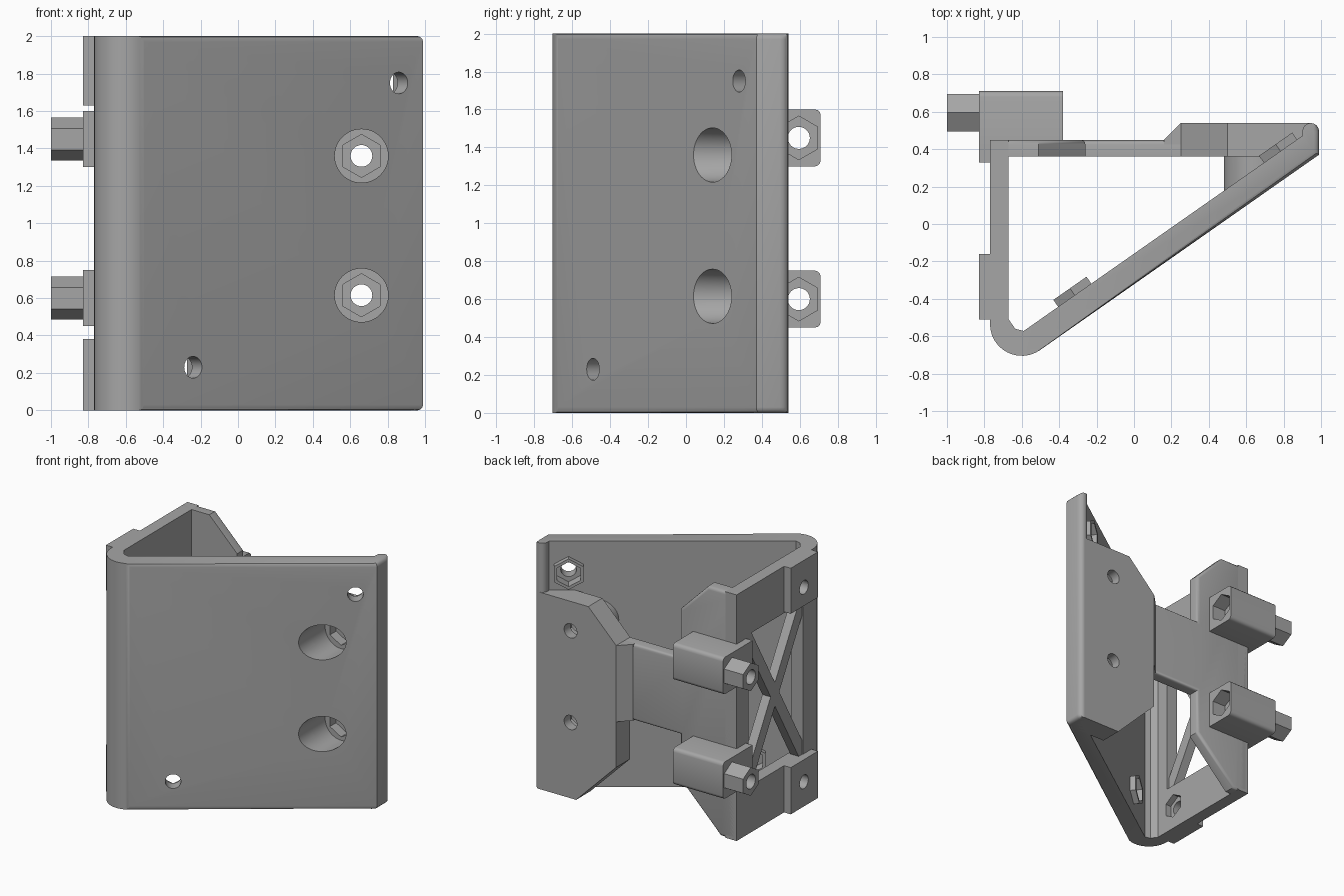
import bpy, bmesh
from math import sin, cos, pi, radians
from mathutils import Vector

if "Cube" in bpy.data.objects:
    bpy.data.objects.remove(bpy.data.objects["Cube"])

grey = bpy.data.materials.new("mid grey")
grey.use_nodes = True
grey.diffuse_color = (0.38, 0.38, 0.38, 1)
grey.node_tree.nodes["Principled BSDF"].inputs["Base Color"].default_value = grey.diffuse_color

Z = Vector((0, 0, 1))
SLOPE = radians(35)
ALONG = Vector((cos(SLOPE), sin(SLOPE), 0))
INWARD = Vector((-sin(SLOPE), cos(SLOPE), 0))
THICK = 0.134


def loft(name, start, end, edge_rule=None, width=0.03):
    """Solid between two matching rings, with chosen edges rounded."""
    bm = bmesh.new()
    a = [bm.verts.new(p) for p in start]
    b = [bm.verts.new(p) for p in end]
    bm.faces.new(a)
    bm.faces.new(b)
    for i in range(len(a)):
        j = (i + 1) % len(a)
        bm.faces.new((a[i], a[j], b[j], b[i]))
    bmesh.ops.recalc_face_normals(bm, faces=bm.faces)
    if edge_rule:
        edges = [e for e in bm.edges if edge_rule(e.verts[0].co, e.verts[1].co)]
        bmesh.ops.bevel(bm, geom=edges, offset=width, segments=3, profile=0.5, affect='EDGES')
    mesh = bpy.data.meshes.new(name)
    bm.to_mesh(mesh)
    bm.free()
    mesh.materials.append(grey)
    ob = bpy.data.objects.new(name, mesh)
    bpy.context.collection.objects.link(ob)
    return ob


def prism(name, pts, axis, lo, hi, edge_rule=None, width=0.03):
    place = {'x': lambda p, t: (t, p[0], p[1]),
             'y': lambda p, t: (p[0], t, p[1]),
             'z': lambda p, t: (p[0], p[1], t)}[axis]
    return loft(name, [place(p, lo) for p in pts], [place(p, hi) for p in pts], edge_rule, width)


def ring(center, direction, r, n):
    side = direction.cross(Z).normalized()
    return [center + r * (cos(2 * pi * k / n) * Z + sin(2 * pi * k / n) * side) for k in range(n)]


def rod(name, start, direction, length, r, n=32):
    start, direction = Vector(start), Vector(direction).normalized()
    return loft(name, ring(start, direction, r, n), ring(start + direction * length, direction, r, n))


def rect(u0, u1, v0, v1):
    return [(u0, v0), (u1, v0), (u1, v1), (u0, v1)]


cutters = []


def cut(*args, **kw):
    c = rod("cutter", *args, **kw)
    c.hide_render = True
    cutters.append(c)
    return c


def carve(ob, tools):
    bpy.context.view_layer.objects.active = ob
    for t in tools:
        m = ob.modifiers.new("cut", 'BOOLEAN')
        m.operation, m.solver, m.object = 'DIFFERENCE', 'EXACT', t
        bpy.ops.object.modifier_apply(modifier=m.name)


# Sloped plate and side wall share one bent profile
cx, cy, R = -0.6, -0.535, 0.17
profile = [(cx + R * cos(t), cy + R * sin(t)) for t in (pi + radians(125) * k / 12 for k in range(13))]
base = Vector((profile[-1][0], profile[-1][1], 0))


def plate_y(x, depth):
    p = base + INWARD * depth
    return p.y + (x - p.x) * sin(SLOPE) / cos(SLOPE)


profile += [(0.99, plate_y(0.99, 0))]
profile += [(0.945 + 0.045 * cos(pi * k / 8), 0.495 + 0.045 * sin(pi * k / 8)) for k in range(9)]
profile += [(0.9, plate_y(0.9, THICK)), (-0.59, plate_y(-0.59, THICK)), (-0.635, -0.56),
            (-0.67, -0.51), (-0.67, 0.45), (-0.77, 0.45)]


def plate_rims(p, q):
    front = all(v.x > -0.51 or v.y > -0.4 for v in (p, q))
    return abs(p.z - q.z) < 1e-4 and front and min(p.x, q.x) > -0.6 and max(p.x, q.x) > 0.985


shell = prism("sloped_plate_and_side_wall", profile, 'z', 0, 2, plate_rims)

# Rear wall: corner flange with chamfers, joined to a narrower band
rear_wall = prism("rear_wall", [(-0.77, 0), (-0.62, 0), (-0.26, 0.36), (-0.26, 0.73), (0.27, 0.73),
                                (0.27, 1.35), (-0.26, 1.35), (-0.26, 1.75), (-0.51, 2), (-0.77, 2)],
                  'y', 0.36, 0.45,
                  lambda p, q: p.y > 0.44 and q.y > 0.44 and max(p.x, q.x) < 0.28, 0.025)
prism("band_step", [(0.16, 0.36), (0.27, 0.36), (0.27, 0.54), (0.25, 0.54), (0.16, 0.45)], 'z', 0.73, 1.35)
mount = prism("thick_mount", [(0.25, 0.36), (0.61, 0), (0.95, 0), (0.95, 1.6), (0.5, 1.6), (0.25, 1.35)],
              'y', 0.36, 0.54)

# Bored sleeves between the mount and the sloped plate
sleeves = []
bores = []
for z in (0.615, 1.36):
    back = ring(Vector((0.66, 0.37, z)), Vector((0, 1, 0)), 0.18, 48)
    front = [(p.x, plate_y(p.x, 0.06), p.z) for p in back]
    back = [(p.x, max(p.y, plate_y(p.x, 0.07)), p.z) for p in back]
    sleeves.append(loft("bore_sleeve", front, back))
    bores.append(cut((0.66, -0.3, z), (0, 1, 0), 0.68, 0.143, n=48))
    bores.append(cut((0.66, 0.37, z), (0, 1, 0), 0.09, 0.115, n=6))
    bores.append(cut((0.66, 0.37, z), (0, 1, 0), 0.4, 0.058))
carve(mount, bores)
for s in sleeves:
    carve(s, bores[::3])

# Side window
window = prism("cutter", rect(-0.4, 0.3, 0.38, 1.62), 'x', -1, -0.6)
window.hide_render = True
cutters.append(window)
shell_cuts = [window] + bores[::3]

# Raised nut holders inside the sloped plate
for x, z in ((0.86, 1.75), (-0.24, 0.23)):
    outer = Vector((x, plate_y(x, 0), z))
    holder = rod("plate_nut_holder", outer + INWARD * (THICK - 0.01), INWARD, 0.055, 0.125, n=6)
    tools = [cut(outer + INWARD * (THICK - 0.04), INWARD, 0.2, 0.1, n=6),
             cut(outer - INWARD * 0.1, INWARD, 0.4, 0.058)]
    carve(holder, tools)
    shell_cuts += tools

# Pads on the outside of the side wall
for lo, hi, z in ((0, 0.38, 0.2), (1.63, 2, 1.78)):
    pad = prism("side_pad", rect(-0.51, -0.16, lo, hi), 'x', -0.83, -0.765)
    hole = cut((-1, -0.33, z), (1, 0, 0), 0.5, 0.055)
    pocket = cut((-0.72, -0.33, z), (1, 0, 0), 0.2, 0.1, n=6)
    carve(pad, [hole])
    shell_cuts += [hole, pocket]
carve(shell, shell_cuts)

# Crossed braces in the window
W = 0.055
for s in (1, -1):
    y0, y1 = -0.05 - 0.37 * s, -0.05 + 0.37 * s
    prism("cross_brace", [(y0 - W, 0.36), (y0 + W, 0.36), (y1 + W, 1.64), (y1 - W, 1.64)], 'x', -0.765, -0.69)

# Rear clamp blocks with hexagonal ends
for z in (0.6, 1.45):
    def outer_edges(p, q):
        return p.y > 0.7 and q.y > 0.7 and abs(p.z - q.z) < 1e-4

    block = prism("clamp_block", rect(0.4, 0.71, z - 0.15, z + 0.15), 'x', -0.83, -0.38, outer_edges)
    foot = prism("clamp_foot", rect(0.33, 0.45, z - 0.15, z + 0.15), 'x', -0.83, -0.76)
    end = rod("hex_end", (-1, 0.595, z), (1, 0, 0), 0.19, 0.115, n=6)
    hole = cut((-1.2, 0.595, z), (1, 0, 0), 1.2, 0.058)
    pocket = cut((-0.5, 0.595, z), (1, 0, 0), 0.3, 0.115, n=6)
    carve(block, [hole, pocket])
    carve(end, [hole])

for c in cutters:
    bpy.data.objects.remove(c)

# Smooth the rounded surfaces, keep edges sharp
bpy.ops.object.select_all(action='DESELECT')
for ob in bpy.context.scene.objects:
    if ob.type == 'MESH':
        ob.select_set(True)
        bpy.context.view_layer.objects.active = ob
bpy.ops.object.shade_smooth_by_angle(angle=radians(32))
